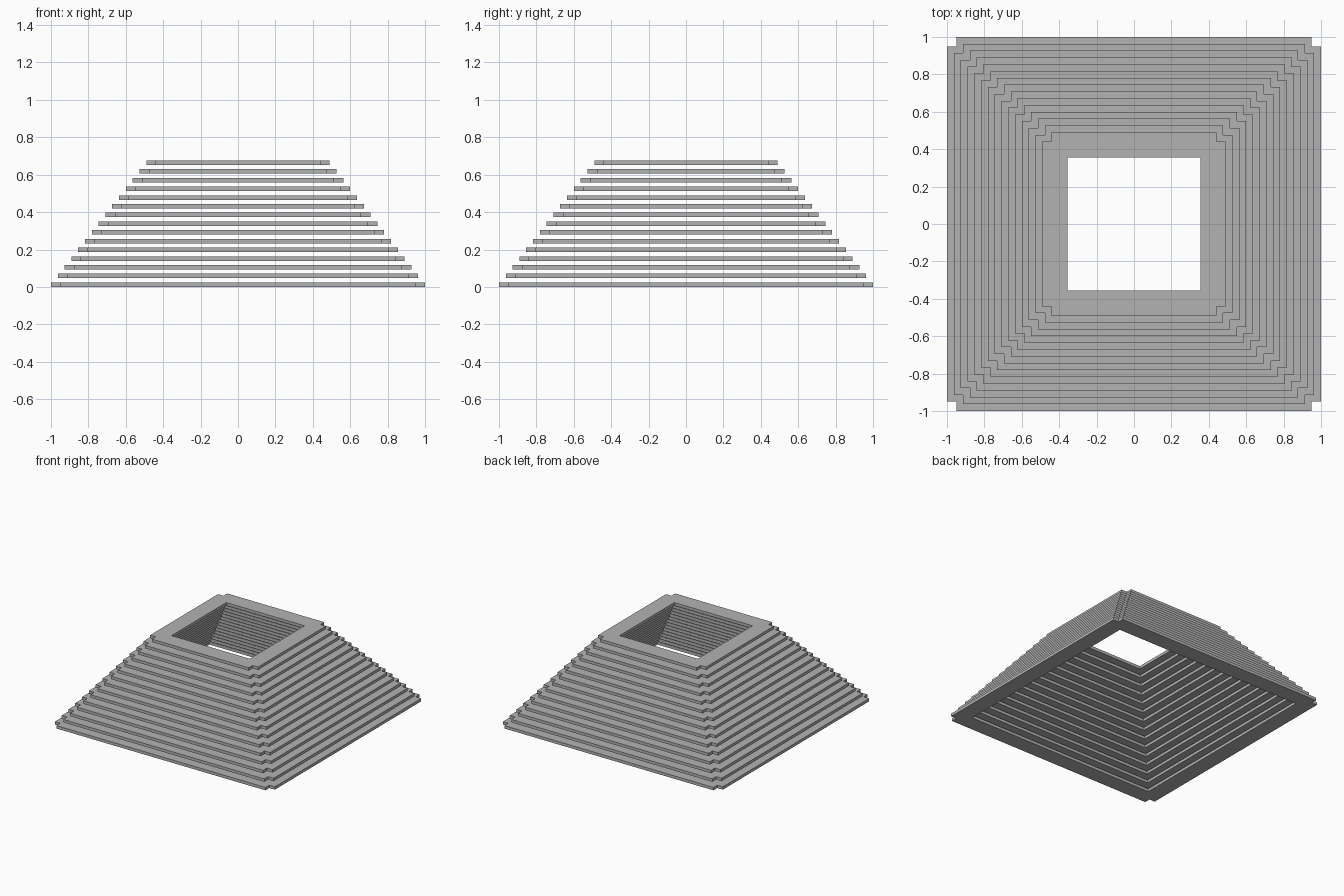
import bpy, bmesh
from mathutils import Matrix
from math import pi

if "Cube" in bpy.data.objects:
    bpy.data.objects.remove(bpy.data.objects["Cube"])

LAYERS = 15
THICK = 0.024     # slat height
PITCH = 0.0466    # vertical spacing between layers
STEP = 0.0364     # inward shift per layer
WIDTH = 0.135     # slat width
NOTCH = 0.05      # square cut at each outer corner

grey = bpy.data.materials.new("plain grey")
grey.diffuse_color = (0.45, 0.45, 0.45, 1)
grey.use_nodes = True
grey.node_tree.nodes["Principled BSDF"].inputs["Base Color"].default_value = grey.diffuse_color


def frame(name, outer, z):
    """Square frame with notched outer corners, built from four mitred slats."""
    i, c, o = outer - WIDTH, outer - NOTCH, outer
    slat = [(-i, -i), (-c, -c), (-c, -o), (c, -o), (c, -c), (i, -i)]
    bm = bmesh.new()
    for k in range(4):
        turn = Matrix.Rotation(k * pi / 2, 3, 'Z')
        bm.faces.new([bm.verts.new(turn @ bm.verts.new((x, y, z)).co)
                      for x, y in slat])
    # drop the loose construction points and weld the mitres
    bmesh.ops.delete(bm, geom=[v for v in bm.verts if not v.link_faces],
                     context='VERTS')
    bmesh.ops.remove_doubles(bm, verts=bm.verts[:], dist=1e-4)
    # thicken upwards
    ext = bmesh.ops.extrude_face_region(bm, geom=bm.faces[:],
                                        use_keep_orig=True)
    top = [g for g in ext["geom"] if isinstance(g, bmesh.types.BMVert)]
    bmesh.ops.translate(bm, verts=top, vec=(0, 0, THICK))
    bmesh.ops.recalc_face_normals(bm, faces=bm.faces[:])
    mesh = bpy.data.meshes.new(name)
    bm.to_mesh(mesh)
    bm.free()
    mesh.materials.append(grey)
    bpy.context.collection.objects.link(bpy.data.objects.new(name, mesh))


# stack of shrinking frames forming an open stepped pyramid
for n in range(LAYERS):
    frame(f"frame_layer_{n + 1:02d}", 1 - n * STEP, n * PITCH)
